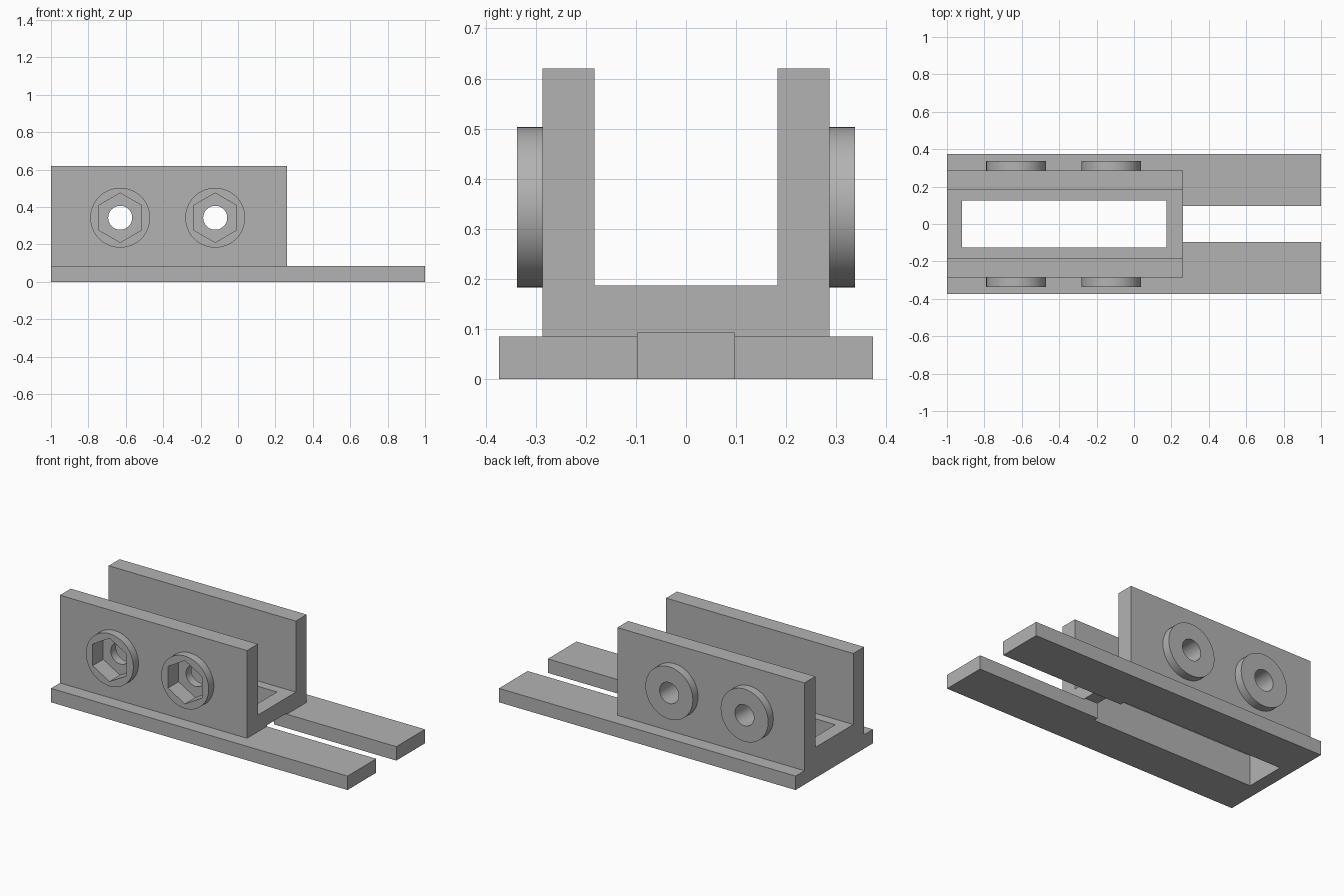
import bpy, bmesh, math
from mathutils import Vector

if "Cube" in bpy.data.objects:
    bpy.data.objects.remove(bpy.data.objects["Cube"], do_unlink=True)

grey = bpy.data.materials.new("plain grey")
grey.use_nodes = True
colour = (0.45, 0.45, 0.45, 1)
grey.diffuse_color = colour
grey.node_tree.nodes["Principled BSDF"].inputs["Base Color"].default_value = colour


def prism(name, points, axis, start, end):
    """Extrude a closed outline along x (points are y, z) or y (points are x, z)."""
    def place(p, d):
        return (d, p[0], p[1]) if axis == "x" else (p[0], d, p[1])
    bm = bmesh.new()
    face = bm.faces.new([bm.verts.new(place(p, start)) for p in points])
    grown = bmesh.ops.extrude_face_region(bm, geom=[face])["geom"]
    shift = Vector(place((0, 0), end - start))
    bmesh.ops.translate(bm, vec=shift,
                        verts=[v for v in grown if isinstance(v, bmesh.types.BMVert)])
    bmesh.ops.recalc_face_normals(bm, faces=bm.faces)
    mesh = bpy.data.meshes.new(name)
    bm.to_mesh(mesh)
    bm.free()
    mesh.materials.append(grey)
    obj = bpy.data.objects.new(name, mesh)
    bpy.context.collection.objects.link(obj)
    return obj


def box(name, x, y, z):
    outline = [(y[0], z[0]), (y[1], z[0]), (y[1], z[1]), (y[0], z[1])]
    return prism(name, outline, "x", *x)


def ring(cx, cz, radius, sides):
    """Polygon with a corner straight up."""
    return [(cx + radius * math.sin(math.tau * i / sides),
             cz + radius * math.cos(math.tau * i / sides)) for i in range(sides)]


def combine(target, tool, operation):
    mod = target.modifiers.new(tool.name, "BOOLEAN")
    mod.operation, mod.object, mod.solver = operation, tool, "EXACT"
    bpy.context.view_layer.objects.active = target
    bpy.ops.object.modifier_apply(modifier=mod.name)
    bpy.data.objects.remove(tool, do_unlink=True)


# Main body: flanged channel section along the full length
half = [(0.373, 0), (0.373, 0.085), (0.287, 0.085), (0.287, 0.62),
        (0.183, 0.62), (0.183, 0.187)]
body = prism("channel_bracket", half + [(-y, z) for y, z in reversed(half)], "x", -1, 1)

# Cut the channel short, leaving the flat plate
combine(body, box("channel_end", (0.262, 1.2), (-0.5, 0.5), (0.085, 0.8)), "DIFFERENCE")
# Window in the channel floor
combine(body, box("floor_window", (-0.92, 0.175), (-0.125, 0.125), (-0.1, 0.3)), "DIFFERENCE")
# Gap between the two prongs, running under the channel floor
combine(body, box("prong_gap", (0.1, 1.2), (-0.097, 0.097), (-0.1, 0.092)), "DIFFERENCE")

bolt_z = 0.343
for bolt_x in (-0.63, -0.122):
    # Round bosses on both outer walls
    for side in (-1, 1):
        boss = prism("boss", ring(bolt_x, bolt_z, 0.16, 64), "y", side * 0.24, side * 0.337)
        combine(body, boss, "UNION")
    # Bolt hole through both walls, nut pocket on the front
    combine(body, prism("bolt_hole", ring(bolt_x, bolt_z, 0.064, 48), "y", -0.5, 0.5), "DIFFERENCE")
    combine(body, prism("nut_pocket", ring(bolt_x, bolt_z, 0.132, 6), "y", -0.5, -0.235), "DIFFERENCE")

# Smooth the round parts, keep edges sharp
bpy.ops.object.select_all(action="DESELECT")
body.select_set(True)
bpy.context.view_layer.objects.active = body
bpy.ops.object.shade_smooth_by_angle(angle=math.radians(30))
